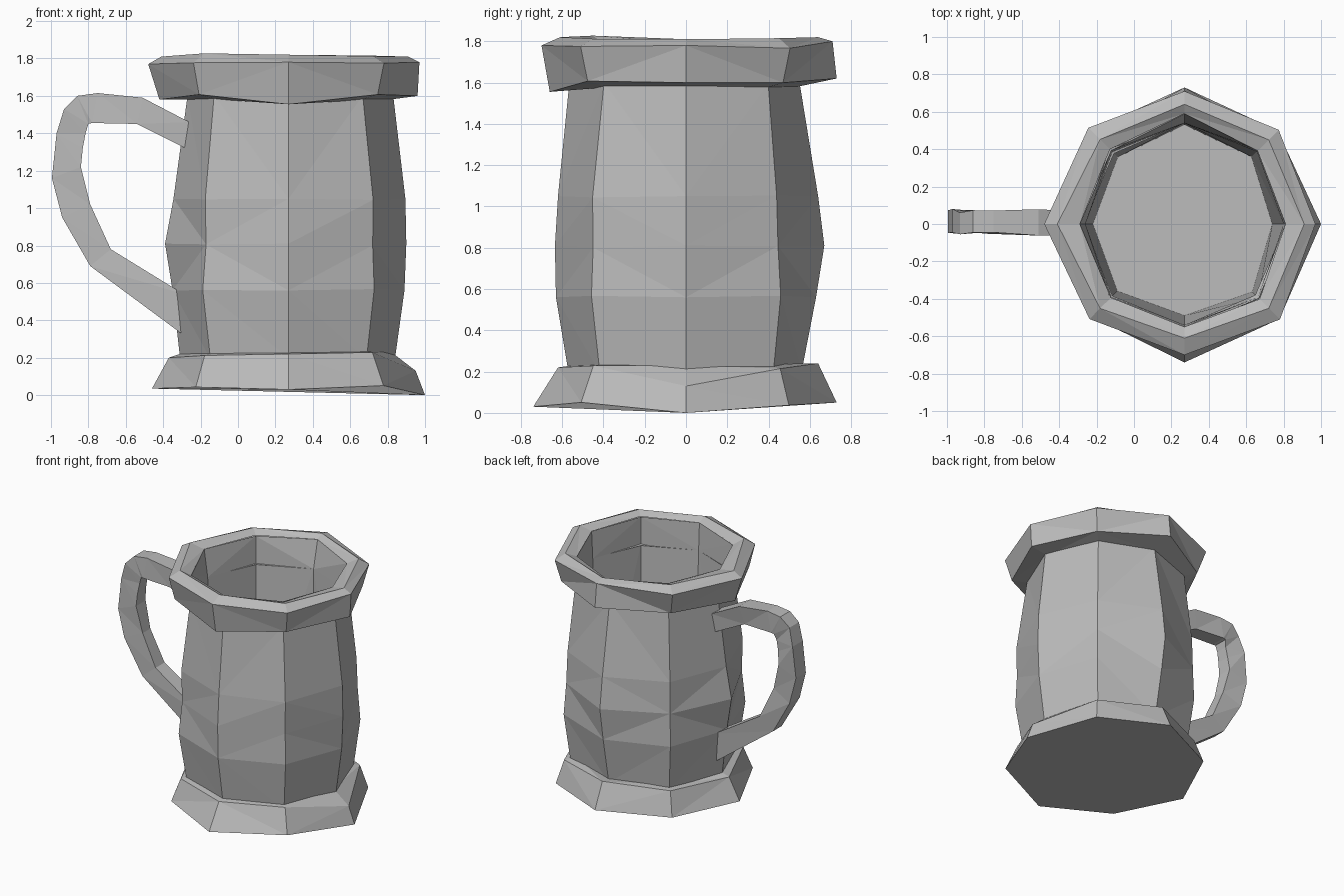
import bpy
import bmesh
import math
import random

random.seed(4)
SIDES = 8
CENTRE_X = 0.27

default_cube = bpy.data.objects.get("Cube")
if default_cube:
    bpy.data.objects.remove(default_cube, do_unlink=True)

# One plain stone grey for the whole mug
grey = bpy.data.materials.new("stone_grey")
grey.use_nodes = True
colour = (0.5, 0.5, 0.5, 1)
grey.diffuse_color = colour
grey.node_tree.nodes["Principled BSDF"].inputs["Base Color"].default_value = colour


def finish(name, bm):
    """Split the warped quads into facets and store the part as a flat-shaded object."""
    bmesh.ops.triangulate(bm, faces=[f for f in bm.faces if len(f.verts) == 4])
    mesh = bpy.data.meshes.new(name)
    bm.to_mesh(mesh)
    bm.free()
    mesh.materials.append(grey)
    part = bpy.data.objects.new(name, mesh)
    bpy.context.scene.collection.objects.link(part)
    return part


def bridge(bm, lower, upper):
    """Join two rings of equal length with quads."""
    count = len(lower)
    for i in range(count):
        j = (i + 1) % count
        bm.faces.new((lower[i], lower[j], upper[j], upper[i]))


def spread(values):
    """Turn right, back, left, front and corner values into one value per side."""
    if not isinstance(values, tuple):
        return [values] * SIDES
    right, back, left, front, corner = values
    return [right, corner, back, corner, left, corner, front, corner]


def octagon(bm, heights, radii, wobble):
    """Add one slightly irregular eight-sided ring."""
    ring = []
    for i, (z, r) in enumerate(zip(spread(heights), spread(radii))):
        angle = math.tau * i / SIDES
        if i % 2:
            r += random.uniform(-wobble, wobble)
            z += random.uniform(-wobble, wobble)
        ring.append(bm.verts.new((CENTRE_X + r * math.cos(angle), r * math.sin(angle), z)))
    return ring


def turned_part(name, profile, cap_start=False, cap_end=False, wobble=0.01):
    """Build a carved octagonal part from a list of (heights, radii) rings."""
    bm = bmesh.new()
    rings = [octagon(bm, heights, radii, wobble) for heights, radii in profile]
    for lower, upper in zip(rings, rings[1:]):
        bridge(bm, lower, upper)
    if cap_start:
        bm.faces.new(list(reversed(rings[0])))
    if cap_end:
        bm.faces.new(rings[-1])
    return finish(name, bm)


def carved_bar(name, stations):
    """Build a four-sided bar through pairs of outer and inner (x, z) points."""
    bm = bmesh.new()
    rings = []
    for outer, inner in stations:
        ring = []
        for (x, z), y in ((outer, -0.055), (outer, 0.07), (inner, 0.06), (inner, -0.05)):
            ring.append(bm.verts.new((x, y + random.uniform(-0.012, 0.012), z)))
        rings.append(ring)
    for first, second in zip(rings, rings[1:]):
        bridge(bm, first, second)
    bm.faces.new(list(reversed(rings[0])))
    bm.faces.new(rings[-1])
    bmesh.ops.recalc_face_normals(bm, faces=bm.faces[:])
    return finish(name, bm)


# Flared foot with a closed underside
turned_part("foot", [
    ((0, 0.05, 0.035, 0.03, 0.045), (0.73, 0.73, 0.73, 0.74, 0.71)),
    ((0.13, 0.24, 0.2, 0.22, 0.22), (0.68, 0.64, 0.64, 0.62, 0.64)),
    (0.23, 0.55),
], cap_start=True)

# Bulging barrel
turned_part("barrel", [
    (0.2, (0.57, 0.56, 0.58, 0.57, 0.59)),
    (0.56, (0.62, 0.63, 0.62, 0.63, 0.64)),
    (0.81, (0.63, 0.67, 0.66, 0.635, 0.63)),
    (1.05, (0.625, 0.64, 0.615, 0.62, 0.63)),
    (1.6, (0.56, 0.55, 0.54, 0.565, 0.565)),
])

# Heavy chipped rim
turned_part("rim", [
    (1.58, 0.54),
    ((1.6, 1.62, 1.58, 1.555, 1.6), (0.69, 0.73, 0.69, 0.66, 0.67)),
    ((1.78, 1.8, 1.77, 1.78, 1.77), (0.7, 0.71, 0.75, 0.7, 0.72)),
    ((1.81, 1.82, 1.81, 1.82, 1.82), (0.64, 0.64, 0.68, 0.61, 0.64)),
    (1.79, (0.54, 0.59, 0.56, 0.55, 0.56)),
], wobble=0.008)

# Hollow inside with its floor
turned_part("inner_wall", [
    (1.79, (0.54, 0.59, 0.56, 0.55, 0.56)),
    (1.58, (0.53, 0.54, 0.53, 0.54, 0.55)),
    (0.25, (0.47, 0.53, 0.49, 0.49, 0.51)),
], cap_end=True, wobble=0.005)

# Faceted handle from upper to lower joint
carved_bar("handle", [
    ((-0.26, 1.46), (-0.26, 1.31)),
    ((-0.51, 1.59), (-0.54, 1.45)),
    ((-0.75, 1.615), (-0.78, 1.455)),
    ((-0.86, 1.6), (-0.8, 1.45)),
    ((-0.93, 1.53), (-0.815, 1.4)),
    ((-0.97, 1.4), (-0.83, 1.32)),
    ((-0.995, 1.16), (-0.84, 1.22)),
    ((-0.94, 0.95), (-0.79, 1.02)),
    ((-0.79, 0.69), (-0.68, 0.78)),
    ((-0.29, 0.32), (-0.29, 0.54)),
])
